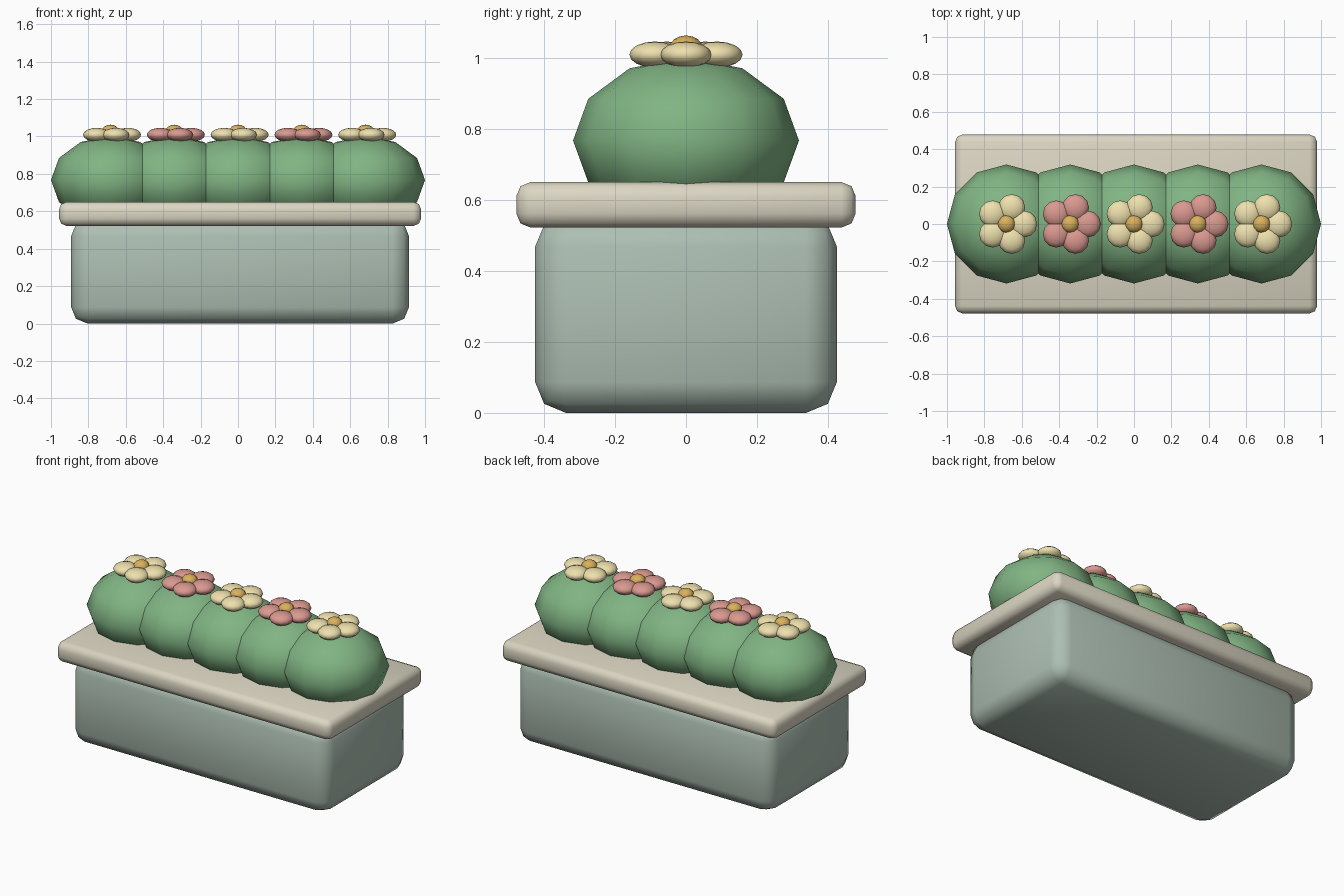
import bpy
from math import cos, sin, radians, tau

if "Cube" in bpy.data.objects:
    bpy.data.objects.remove(bpy.data.objects["Cube"])


def material(name, rgb):
    m = bpy.data.materials.new(name)
    m.diffuse_color = (*rgb, 1)
    m.use_nodes = True
    m.node_tree.nodes["Principled BSDF"].inputs["Base Color"].default_value = m.diffuse_color
    return m


SAGE = material("sage", (0.42, 0.52, 0.45))
STONE = material("stone", (0.71, 0.67, 0.54))
LEAF = material("leaf", (0.22, 0.46, 0.23))
CREAM = material("cream", (0.86, 0.75, 0.42))
PINK = material("pink", (0.70, 0.32, 0.28))
GOLD = material("gold", (0.70, 0.44, 0.11))


def rounded_box(name, x, z0, z1, half_x, half_y, bevel, mat):
    bpy.ops.mesh.primitive_cube_add(size=2, location=(x, 0, (z0 + z1) / 2))
    ob = bpy.context.object
    ob.name = name
    ob.scale = (half_x, half_y, (z1 - z0) / 2)
    bpy.ops.object.transform_apply(location=False, rotation=False, scale=True)
    mod = ob.modifiers.new("bevel", 'BEVEL')
    mod.width = bevel
    mod.segments = 2
    bpy.ops.object.modifier_apply(modifier=mod.name)
    bpy.ops.object.shade_smooth_by_angle(angle=radians(50))
    ob.data.materials.append(mat)


def ellipsoid(name, loc, r, rz, segments, rings, mat):
    bpy.ops.mesh.primitive_uv_sphere_add(segments=segments, ring_count=rings, radius=1, location=loc)
    ob = bpy.context.object
    ob.name = name
    ob.scale = (r, r, rz)
    bpy.ops.object.transform_apply(location=False, rotation=False, scale=True)
    bpy.ops.object.shade_smooth()
    ob.data.materials.append(mat)


# planter box and its rim slab
rounded_box("planter_box", 0.011, 0, 0.555, 0.903, 0.425, 0.087, SAGE)
rounded_box("planter_rim", 0.011, 0.522, 0.65, 0.968, 0.478, 0.04, STONE)

# row of bushes, each topped with a five-petal flower
for i in range(5):
    x = (i - 2) * 0.341
    ellipsoid(f"bush_{i + 1}", (x, 0, 0.767), 0.318, 0.235, 12, 6, LEAF)
    for p in range(5):
        a = tau * p / 5
        ellipsoid(f"flower_{i + 1}_petal_{p + 1}",
                  (x + 0.092 * cos(a), 0.092 * sin(a), 1.009),
                  0.072, 0.037, 12, 8, PINK if i % 2 else CREAM)
    ellipsoid(f"flower_{i + 1}_centre", (x, 0, 1.027), 0.047, 0.036, 12, 8, GOLD)
